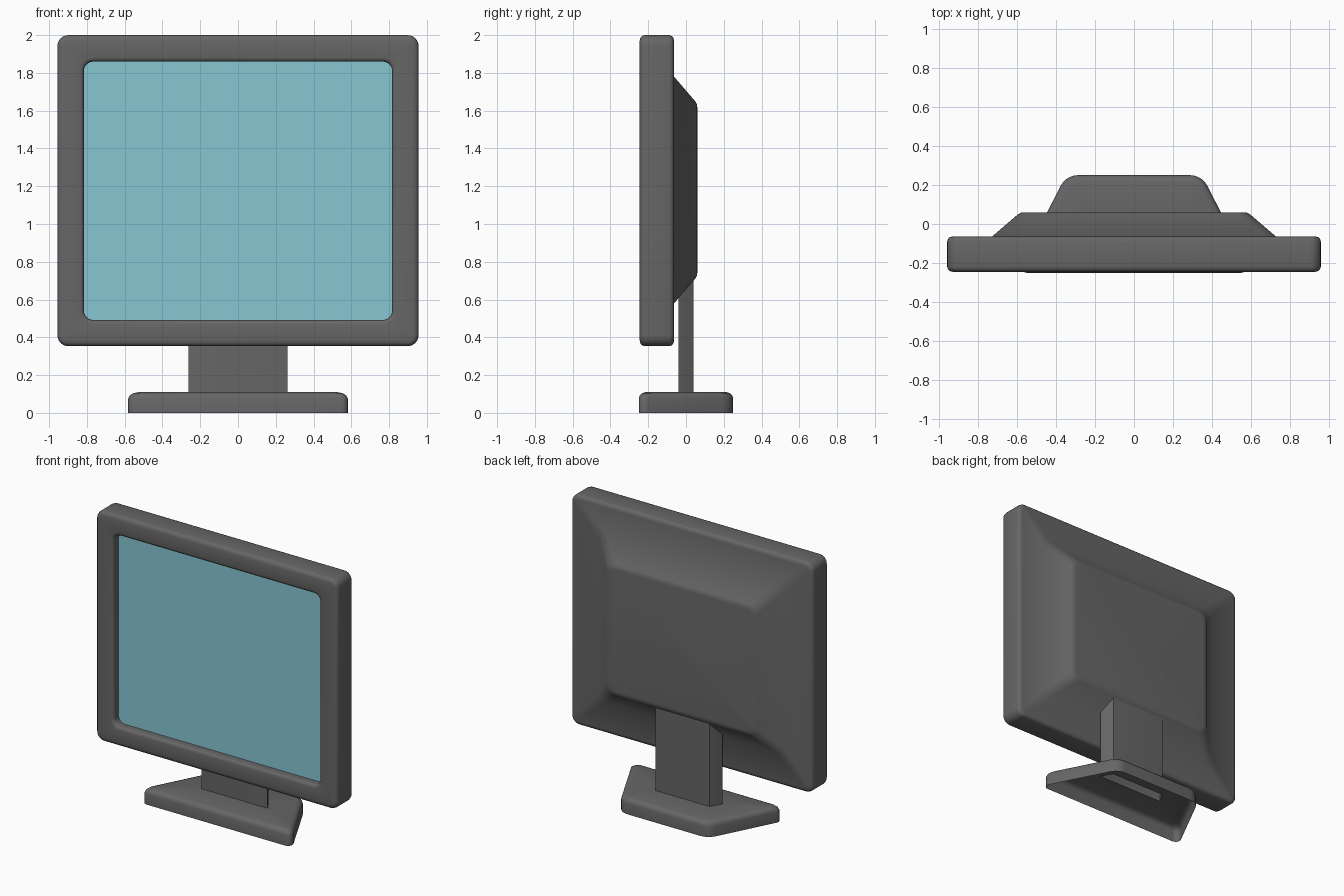
import bpy, bmesh, math
from mathutils import Vector

if "Cube" in bpy.data.objects:
    bpy.data.objects.remove(bpy.data.objects["Cube"])


def material(name, rgb):
    m = bpy.data.materials.new(name)
    m.diffuse_color = (*rgb, 1)
    m.use_nodes = True
    m.node_tree.nodes["Principled BSDF"].inputs["Base Color"].default_value = m.diffuse_color
    return m


GREY = material("dark grey plastic", (0.133, 0.133, 0.133))
BLUE = material("screen blue", (0.245, 0.57, 0.65))


def ring(poly, inset, radii, n=6):
    """Convex counter-clockwise outline, inset and with rounded corners."""
    if not isinstance(radii, tuple):
        radii = (radii,) * len(poly)
    pts = []
    for i, p in enumerate(poly):
        p, r = Vector(p), radii[i]
        a, b = p - Vector(poly[i - 1]), Vector(poly[(i + 1) % len(poly)]) - p
        n1, n2 = Vector((a.y, -a.x)).normalized(), Vector((b.y, -b.x)).normalized()
        c = p - (n1 + n2) * (inset + r) / (1 + n1.dot(n2))
        a1, turn = math.atan2(n1.y, n1.x), n1.angle(n2)
        for k in range(n + 1):
            t = a1 + turn * k / n
            pts.append(c + r * Vector((math.cos(t), math.sin(t))))
    return pts


def rect(hx, z0, z1):
    return [(-hx, z0), (hx, z0), (hx, z1), (-hx, z1)]


def loft(name, mat, rings, place, cap_start=False, flip=False):
    """Skin a list of (depth, outline) rings; place maps them into space."""
    bm = bmesh.new()
    loops = [[bm.verts.new(place(p, d)) for p in pts] for d, pts in rings]
    for A, B in zip(loops, loops[1:]):
        for i in range(len(A)):
            j = (i + 1) % len(A)
            bm.faces.new((A[i], A[j], B[j], B[i]))
    if cap_start:
        bm.faces.new(loops[0][::-1])
    if flip:
        bmesh.ops.reverse_faces(bm, faces=bm.faces[:])
    me = bpy.data.meshes.new(name)
    bm.to_mesh(me)
    bm.free()
    me.materials.append(mat)
    ob = bpy.data.objects.new(name, me)
    bpy.context.collection.objects.link(ob)
    bpy.ops.object.select_all(action='DESELECT')
    ob.select_set(True)
    bpy.context.view_layer.objects.active = ob
    bpy.ops.object.shade_smooth_by_angle(angle=math.radians(48))


def upright(p, d):
    return (p.x, d, p.y)


def flat(p, d):
    return (p.x, p.y, d)


# Housing: tapered back, rounded slab, then a lip rolling into the recess
back = rect(0.725, 0.58, 1.78)
outer = rect(0.956, 0.353, 2.0)
opening = rect(0.816, 0.492, 1.86)
housing = [(0.06, ring(back, 0.165, 0.045)),
           (0.058, ring(back, 0.147, 0.055)),
           (0.050, ring(back, 0.132, 0.06)),
           (-0.063, ring(back, 0, 0.05)),
           (-0.063, ring(outer, 0.03, 0.03)),
           (-0.067, ring(outer, 0.014, 0.045)),
           (-0.076, ring(outer, 0.004, 0.054)),
           (-0.09, ring(outer, 0, 0.058)),
           (-0.217, ring(outer, 0, 0.058)),
           (-0.232, ring(outer, 0.004, 0.054)),
           (-0.241, ring(outer, 0.014, 0.045)),
           (-0.245, ring(outer, 0.03, 0.03)),
           (-0.245, ring(opening, -0.022, 0.072)),
           (-0.242, ring(opening, -0.01, 0.06)),
           (-0.234, ring(opening, -0.002, 0.052)),
           (-0.222, ring(opening, 0, 0.05)),
           (-0.185, ring(opening, 0, 0.05))]
loft("housing", GREY, housing, upright, cap_start=True)

# Screen: single pane at the bottom of the recess
loft("screen", BLUE, [(-0.185, ring(opening, 0, 0.05))], upright,
     cap_start=True, flip=True)

# Neck: hollow, narrower towards the back
neck = [(-0.262, -0.04), (0.262, -0.04), (0.215, 0.04), (-0.215, 0.04)]
neck_outline = ring(neck, 0, 0.001)
loft("neck", GREY, [(0.11, neck_outline), (0.72, neck_outline)], flat)

# Foot: trapezoid shell, open underneath and where the neck meets it
foot = [(-0.604, -0.25), (0.604, -0.25), (0.347, 0.25), (-0.347, 0.25)]
corners = (0.035, 0.035, 0.1, 0.1)
shell = [(0.0, ring(foot, 0, corners)), (0.075, ring(foot, 0, corners)),
         (0.092, ring(foot, 0.005, corners)),
         (0.104, ring(foot, 0.016, corners)),
         (0.11, ring(foot, 0.035, corners)), (0.11, neck_outline)]
loft("foot", GREY, shell, flat)
